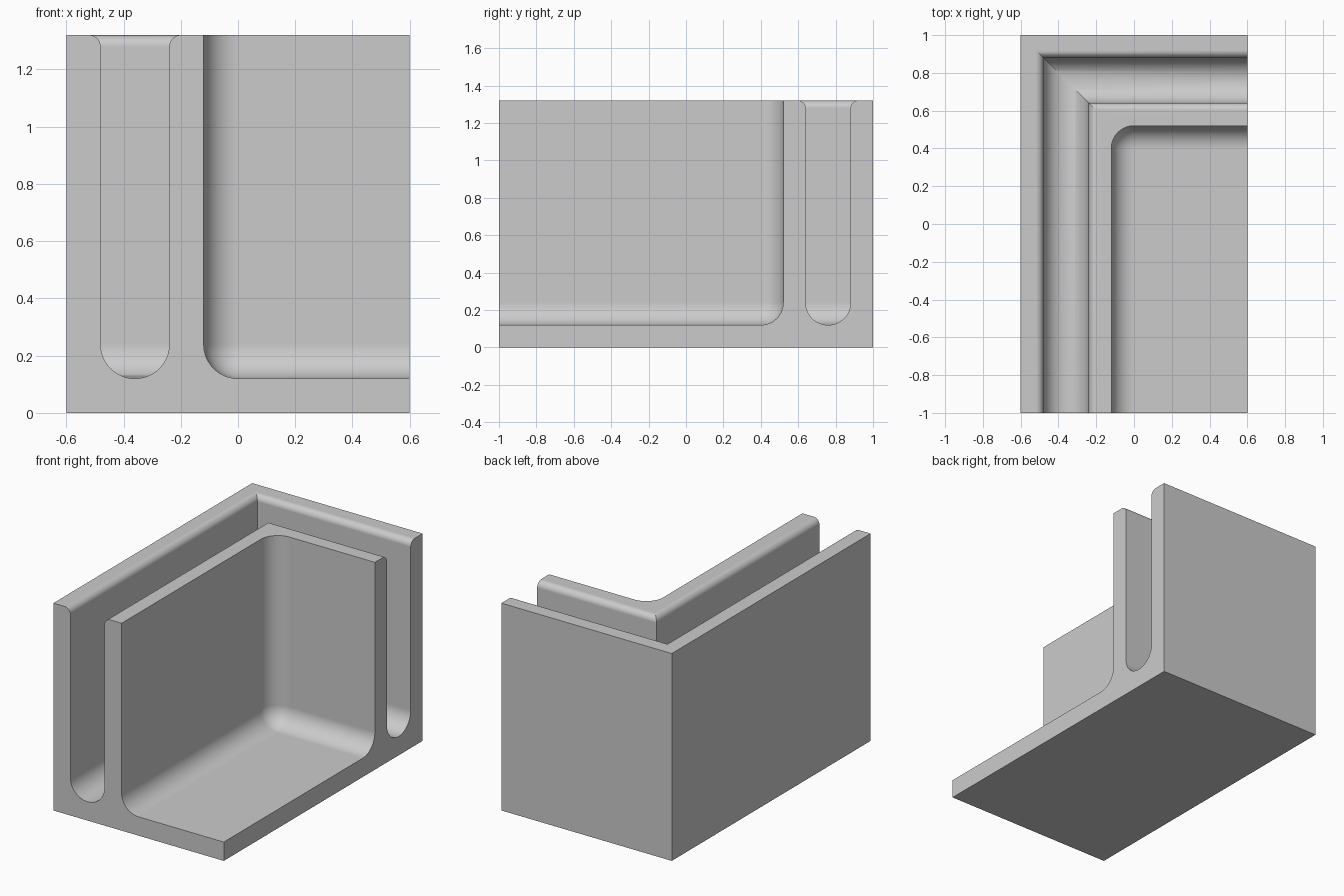
import bpy
import bmesh
from math import sin, cos, pi, radians
from mathutils import Vector

cube = bpy.data.objects.get("Cube")
if cube:
    bpy.data.objects.remove(cube, do_unlink=True)

HALF_X, HALF_Y, HEIGHT = 0.6, 1.0, 1.32
WALL = 0.12          # wall, floor and fillet size
RIM = 0.04           # rounding beside the slot
STEPS = 16


def arc(cx, cz, r, a0, a1, steps=STEPS):
    return [(cx + r * cos(a0 + (a1 - a0) * i / steps),
             cz + r * sin(a0 + (a1 - a0) * i / steps)) for i in range(steps + 1)]


# Cross-section: distance in from the outer face, and height
profile = [(0, 0), (0, HEIGHT)]
profile += arc(WALL - RIM, HEIGHT - RIM, RIM, pi / 2, 0, 10)
profile += arc(2 * WALL, 2 * WALL, WALL, pi, 2 * pi, 2 * STEPS)
profile += arc(3 * WALL + RIM, HEIGHT - RIM, RIM, pi, pi / 2, 10)
profile += [(4 * WALL, HEIGHT)]
profile += arc(5 * WALL, 2 * WALL, WALL, pi, 1.5 * pi)

bm = bmesh.new()


def ring(d, z):
    """L-shaped path at inset d: mitred outside, rounded on the inner face."""
    r = max(5 * WALL - d, 0) if d > 4 * WALL - 0.001 else 0
    path = [(-HALF_X + d, -HALF_Y)]
    path += arc(-HALF_X + d + r, HALF_Y - d - r, r, pi, pi / 2)
    path += [(HALF_X, HALF_Y - d)]
    return [bm.verts.new(Vector((x, y, z))) for x, y in path]


# Sweep the walls, slot and fillets around the corner
rings = [ring(d, z) for d, z in profile]
for low, high in zip(rings, rings[1:]):
    for i in range(len(low) - 1):
        bm.faces.new((low[i], low[i + 1], high[i + 1], high[i]))

# Close the floor, underside and two cut ends
base = bm.verts.new((HALF_X, -HALF_Y, 0))
floor = bm.verts.new((HALF_X, -HALF_Y, WALL))
bm.faces.new(rings[-1] + [floor])
bm.faces.new(rings[0] + [base])
for column in (0, -1):
    bm.faces.new([r[column] for r in rings] + [floor, base])

bmesh.ops.remove_doubles(bm, verts=bm.verts, dist=0.00001)
bmesh.ops.recalc_face_normals(bm, faces=bm.faces)
mesh = bpy.data.meshes.new("double_wall_corner")
bm.to_mesh(mesh)
bm.free()

# Plain grey finish
grey = bpy.data.materials.new("light_grey")
grey.use_nodes = True
colour = (0.6, 0.6, 0.6, 1)
grey.diffuse_color = colour
grey.node_tree.nodes["Principled BSDF"].inputs["Base Color"].default_value = colour
mesh.materials.append(grey)

corner = bpy.data.objects.new("double_wall_corner", mesh)
bpy.context.collection.objects.link(corner)
for other in bpy.context.selected_objects:
    other.select_set(False)
corner.select_set(True)
bpy.context.view_layer.objects.active = corner
bpy.ops.object.shade_smooth_by_angle(angle=radians(30))
weighted = corner.modifiers.new("even_shading", 'WEIGHTED_NORMAL')
weighted.keep_sharp = True
